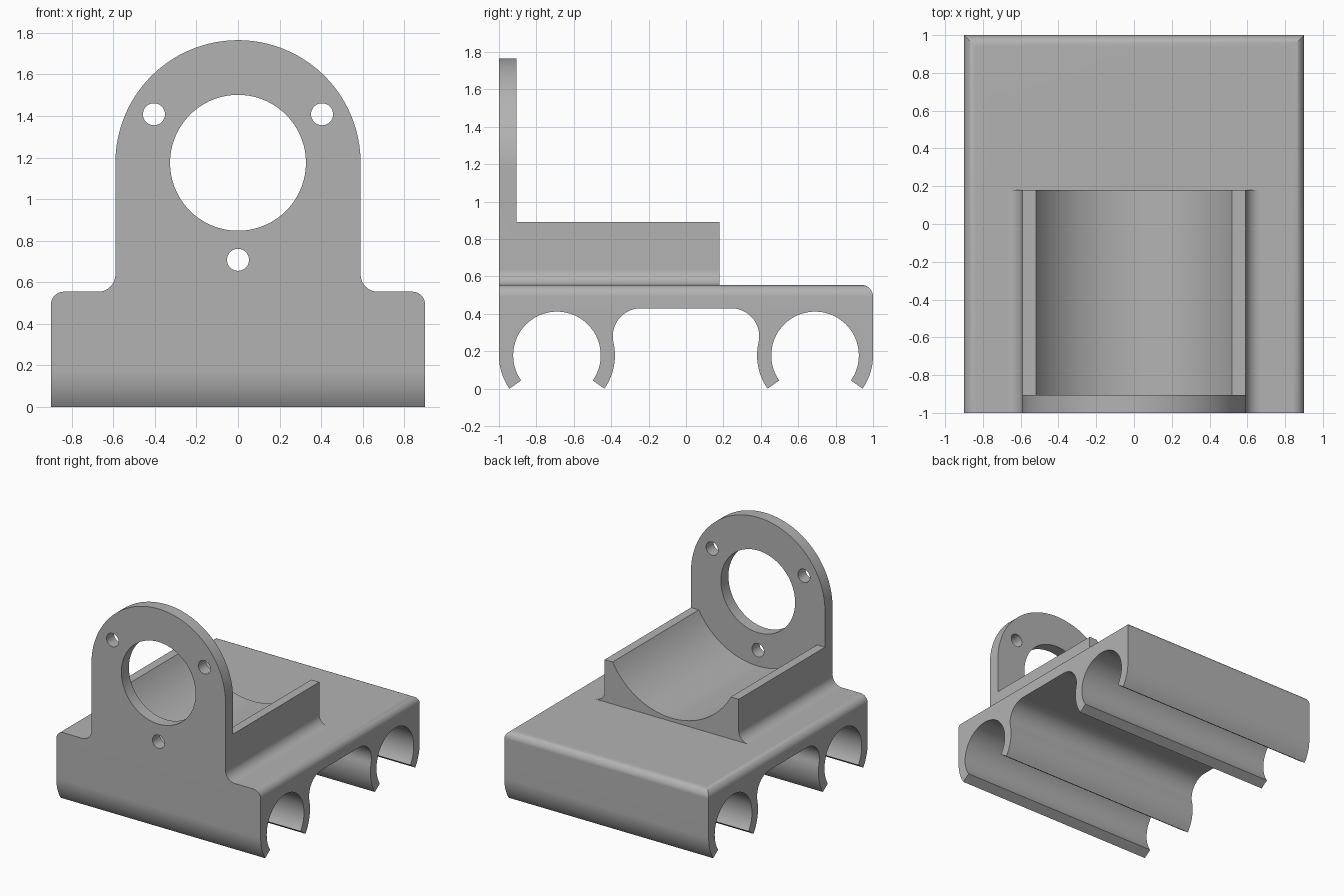
import bpy, bmesh
from math import sin, cos, radians, sqrt, atan2, degrees, asin

if "Cube" in bpy.data.objects:
    bpy.data.objects.remove(bpy.data.objects["Cube"], do_unlink=True)

grey = bpy.data.materials.new("plain grey")
grey.use_nodes = True
colour = (0.45, 0.45, 0.45, 1)
grey.diffuse_color = colour
grey.node_tree.nodes["Principled BSDF"].inputs["Base Color"].default_value = colour


def arc(cx, cz, r, start, end, steps=16):
    """Points on an arc, angles in degrees."""
    angles = [radians(start + (end - start) * i / steps) for i in range(steps + 1)]
    return [(cx + r * cos(a), cz + r * sin(a)) for a in angles]


def mirrored(half):
    """Close a half profile with its mirror image across the vertical axis."""
    return half + [(-u, z) for u, z in reversed(half)]


def prism(name, profile, axis, lo, hi, edge_rule=None, radius=0):
    """Extrude a profile along x or y, optionally rounding chosen edges."""
    bm = bmesh.new()
    place = (lambda u, z, d: (d, u, z)) if axis == "x" else (lambda u, z, d: (u, d, z))
    ends = [[bm.verts.new(place(u, z, d)) for u, z in profile] for d in (lo, hi)]
    for loop in ends:
        bm.faces.new(loop)
    n = len(profile)
    for i in range(n):
        j = (i + 1) % n
        bm.faces.new((ends[0][i], ends[0][j], ends[1][j], ends[1][i]))
    bmesh.ops.recalc_face_normals(bm, faces=bm.faces)
    if edge_rule:
        edges = [e for e in bm.edges if edge_rule(e)]
        bmesh.ops.bevel(bm, geom=edges, offset=radius, segments=8,
                        profile=0.5, affect="EDGES")
    mesh = bpy.data.meshes.new(name)
    bm.to_mesh(mesh)
    bm.free()
    mesh.materials.append(grey)
    ob = bpy.data.objects.new(name, mesh)
    bpy.context.collection.objects.link(ob)
    return ob


def combine(target, other, operation):
    """Apply a boolean and discard the operand."""
    mod = target.modifiers.new(operation.lower(), "BOOLEAN")
    mod.operation, mod.solver, mod.object = operation, "EXACT", other
    bpy.context.view_layer.objects.active = target
    bpy.ops.object.modifier_apply(modifier=mod.name)
    bpy.data.objects.remove(other, do_unlink=True)


# Base: slab with two open rod clips, rounded into the recess between them
TOP, CLIP_Y, CLIP_Z, OUTER, INNER = 0.555, 0.69, 0.178, 0.31, 0.234
FILLET, CEILING = 0.15, 0.43
rise = CEILING - FILLET - CLIP_Z
tangent = degrees(asin(rise / (OUTER + FILLET)))
fillet_y = CLIP_Y - sqrt((OUTER + FILLET) ** 2 - rise ** 2)
half = [(1, TOP)]
half += arc(CLIP_Y, CLIP_Z, OUTER, 0, -35, 10)
half += arc(CLIP_Y, CLIP_Z, INNER, -35, 215, 56)
half += arc(CLIP_Y, CLIP_Z, OUTER, 215, 180 - tangent, 14)
half += arc(fillet_y, CEILING - FILLET, FILLET, -tangent, 90, 18)[1:]


def top_rim(edge):
    a, b = (v.co for v in edge.verts)
    at_top = min(a.z, b.z) > TOP - 0.001
    side = abs(a.x - b.x) < 0.001
    back = min(a.y, b.y) > 0.999
    return at_top and (side or back)


bracket = prism("motor_bracket", mirrored(half), "x", -0.9, 0.9, top_rim, 0.062)

# Upright: arched profile flaring into the base
HOLE_Z, ARCH, FLARE = 1.175, 0.59, 0.082
half = [(ARCH + FLARE, 0.5)]
half += arc(ARCH + FLARE, TOP + FLARE, FLARE, 270, 180, 10)
half += arc(0, HOLE_Z, ARCH, 0, 90, 40)[:-1]
profile = half + [(0, HOLE_Z + ARCH)] + [(-x, z) for x, z in reversed(half)]
upright = prism("upright", profile, "y", -1, 0.18)

# Cradle: hollow out everything behind the flange plate
BORE, RIM = 0.593, 0.89
drop = degrees(atan2(HOLE_Z - RIM, sqrt(BORE ** 2 - (HOLE_Z - RIM) ** 2)))
profile = [(0.8, 2), (-0.8, 2), (-0.8, RIM)]
profile += arc(0, HOLE_Z, BORE, 180 + drop, 360 - drop, 48) + [(0.8, RIM)]
combine(upright, prism("cradle_cutter", profile, "y", -0.905, 0.4), "DIFFERENCE")

# Flange openings: motor bore and three screw holes
holes = [(0, HOLE_Z, 0.327, 72)]
holes += [(0.467 * cos(radians(a)), HOLE_Z + 0.467 * sin(radians(a)), 0.053, 32)
          for a in (30, 150, 270)]
for x, z, r, n in holes:
    cutter = prism("hole_cutter", arc(x, z, r, 0, 360, n)[:-1], "y", -1.1, -0.8)
    combine(upright, cutter, "DIFFERENCE")

combine(bracket, upright, "UNION")

# Smooth curved walls, keep machined edges crisp
bpy.ops.object.select_all(action="DESELECT")
bracket.select_set(True)
bpy.context.view_layer.objects.active = bracket
bpy.ops.object.shade_smooth_by_angle(angle=radians(25))
weighted = bracket.modifiers.new("flat face normals", "WEIGHTED_NORMAL")
weighted.keep_sharp = True
